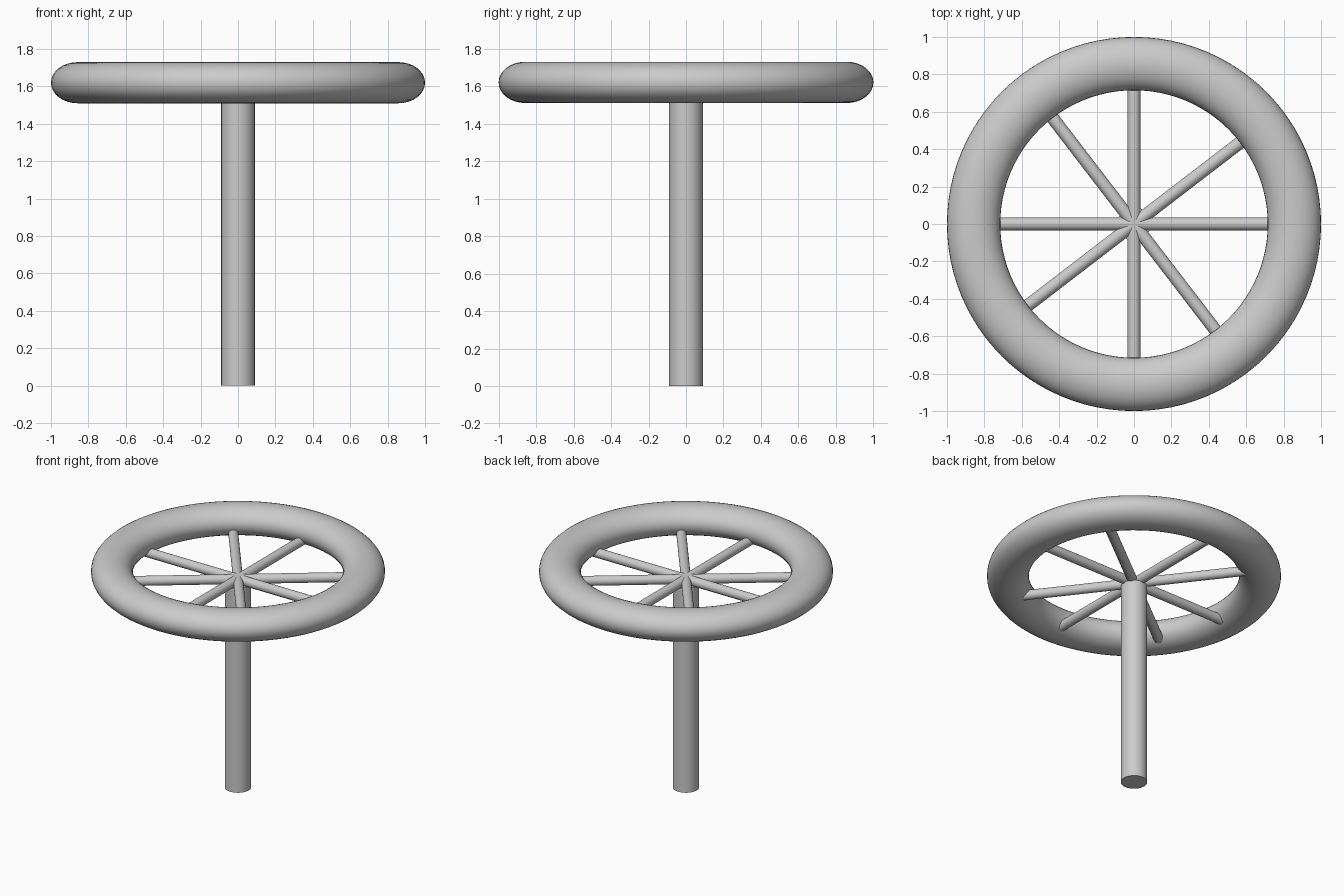
import bpy
import math

if "Cube" in bpy.data.objects:
    bpy.data.objects.remove(bpy.data.objects["Cube"])

RIM_Z = 1.62
SPOKE_Z = 1.562


def smooth(obj):
    bpy.ops.object.select_all(action='DESELECT')
    obj.select_set(True)
    bpy.context.view_layer.objects.active = obj
    bpy.ops.object.shade_smooth_by_angle(angle=math.radians(35))


def cylinder(name, radius, length, location, rotation=(0, 0, 0), sides=32):
    bpy.ops.mesh.primitive_cylinder_add(vertices=sides, radius=radius, depth=length,
                                        location=location, rotation=rotation)
    obj = bpy.context.object
    obj.name = name
    smooth(obj)
    return obj


# Rim: ring with a slightly flattened oval section
bpy.ops.mesh.primitive_torus_add(major_radius=0.8575, minor_radius=0.1425,
                                 major_segments=96, minor_segments=32,
                                 location=(0, 0, RIM_Z))
rim = bpy.context.object
rim.name = "rim"
for v in rim.data.vertices:
    v.co.z *= 0.11 / 0.1425
smooth(rim)

# Post: stands on the ground and carries the spokes
POST_TOP = 1.535
cylinder("post", 0.09, POST_TOP, (0, 0, POST_TOP / 2), sides=48)

# Spokes: four rods spanning the rim, crossing over the post
for i, angle in enumerate((0, 37.5, 90, 127.5)):
    cylinder(f"spoke_{i + 1}", 0.034, 1.7, (0, 0, SPOKE_Z),
             (0, math.pi / 2, math.radians(angle)))
